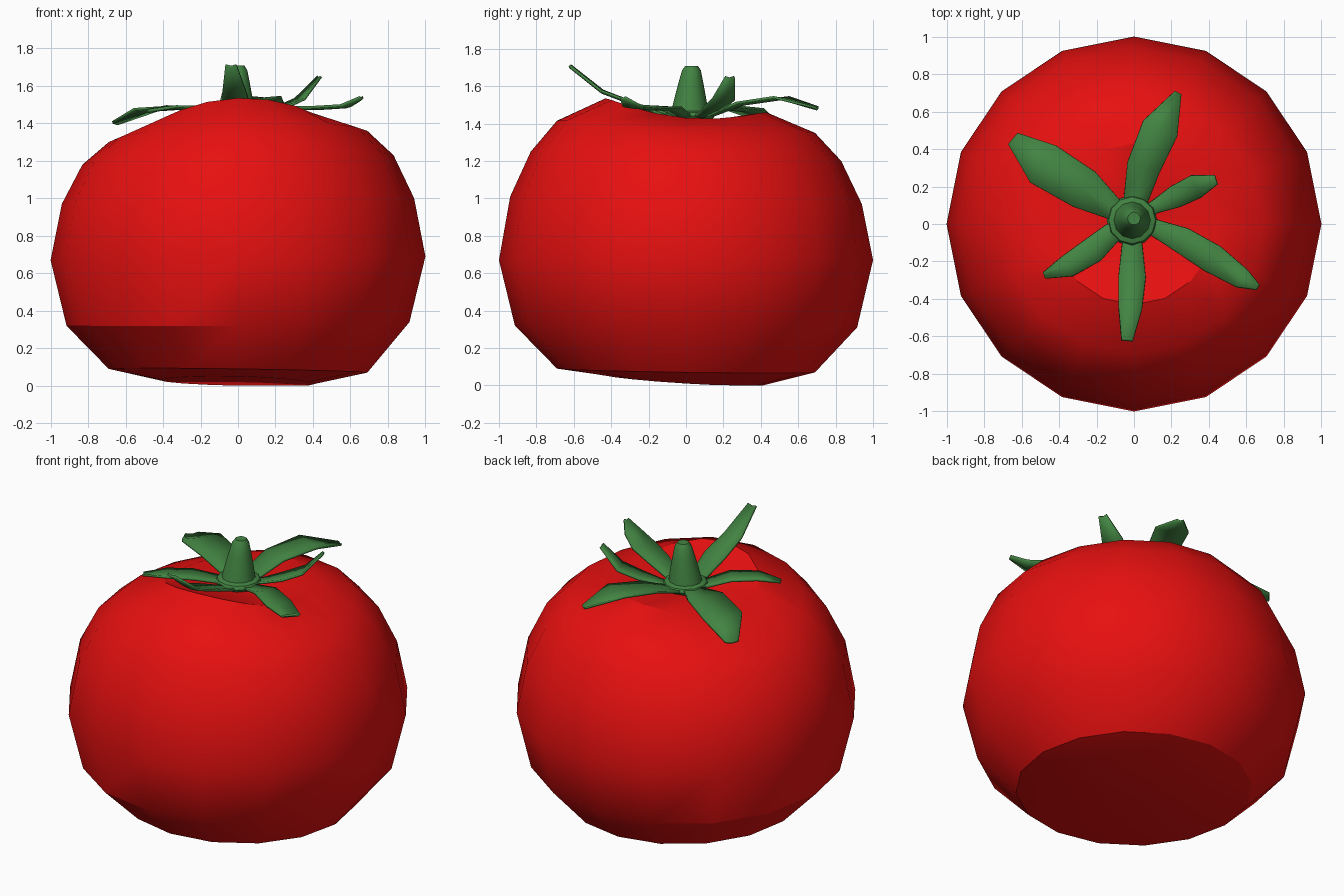
import bpy, bmesh, math
from mathutils import Vector

if "Cube" in bpy.data.objects:
    bpy.data.objects.remove(bpy.data.objects["Cube"])


def material(name, color):
    m = bpy.data.materials.new(name)
    m.diffuse_color = (*color, 1)
    m.use_nodes = True
    m.node_tree.nodes["Principled BSDF"].inputs["Base Color"].default_value = m.diffuse_color
    return m


RED = material("ripe red", (0.80, 0.005, 0.005))
GREEN = material("leaf green", (0.055, 0.23, 0.055))


def finish(name, bm, mat, angle):
    bmesh.ops.recalc_face_normals(bm, faces=bm.faces)
    me = bpy.data.meshes.new(name)
    bm.to_mesh(me)
    bm.free()
    me.materials.append(mat)
    ob = bpy.data.objects.new(name, me)
    bpy.context.collection.objects.link(ob)
    bpy.ops.object.select_all(action='DESELECT')
    ob.select_set(True)
    bpy.context.view_layer.objects.active = ob
    bpy.ops.object.shade_smooth_by_angle(angle=math.radians(angle))
    return ob


def skin_rings(bm, rings):
    n = len(rings[0])
    for a, b in zip(rings, rings[1:]):
        for i in range(n):
            j = (i + 1) % n
            bm.faces.new((a[i], a[j], b[j], b[i]))


def cap(bm, ring, co):
    c = bm.verts.new(co)
    for i in range(len(ring)):
        bm.faces.new((ring[i], ring[(i + 1) % len(ring)], c))


# Fruit: 16-sided rings, each with its own height on the right, back, left and front
RINGS = [
    (0.41, 0.01, 0.00, 0.03, 0.05),
    (0.69, 0.07, 0.07, 0.09, 0.09),
    (0.915, 0.34, 0.31, 0.32, 0.32),
    (1.00, 0.69, 0.67, 0.67, 0.67),
    (0.94, 1.00, 0.97, 0.97, 1.01),
    (0.83, 1.23, 1.20, 1.18, 1.25),
    (0.69, 1.36, 1.35, 1.30, 1.415),
    (0.43, 1.43, 1.46, 1.40, 1.535),
    (0.15, 1.41, 1.42, 1.40, 1.425),
]
bm = bmesh.new()
rings = []
for r, right, back, left, front in RINGS:
    ring = []
    for i in range(16):
        t = i * math.tau / 16
        z = ((right + back + left + front) / 4
             + (right - left) / 2 * math.cos(t)
             + (back - front) / 2 * math.sin(t)
             + (right + left - back - front) / 4 * math.cos(2 * t))
        ring.append(bm.verts.new((r * math.cos(t), r * math.sin(t), max(z, 0))))
    rings.append(ring)
skin_rings(bm, rings)
cap(bm, rings[0], (0, 0, 0.03))
cap(bm, rings[-1], (0, 0, 1.405))
finish("fruit", bm, RED, 30)

# Stem: tapered stalk on a small flared collar, leaning slightly back
STEM = [(0.12, 1.42), (0.135, 1.44), (0.125, 1.46), (0.098, 1.468), (0.086, 1.53),
        (0.066, 1.62), (0.05, 1.685), (0.034, 1.708)]
bm = bmesh.new()
rings = []
for r, z in STEM:
    k = (z - 1.42) / 0.29
    rings.append([bm.verts.new((-0.012 + 0.012 * k + r * math.cos(i * math.tau / 12),
                                0.018 + 0.012 * k + r * math.sin(i * math.tau / 12), z))
                  for i in range(12)])
skin_rings(bm, rings)
cap(bm, rings[0], (-0.012, 0.018, 1.42))
cap(bm, rings[-1], (0, 0.03, 1.705))
finish("stem", bm, GREEN, 40)


# Leaves: a flat strip along a midline of (x, y, z, width), thickened
def leaf(name, pts):
    pts = [(-0.01, 0.02, 1.44, 0.06)] + pts
    bm = bmesh.new()
    rows = []
    for i, (x, y, z, w) in enumerate(pts):
        a, b = pts[max(i - 1, 0)], pts[min(i + 1, len(pts) - 1)]
        side = Vector((a[1] - b[1], b[0] - a[0], 0)).normalized() * w / 2
        p = Vector((x, y, z))
        rows.append([bm.verts.new(p + side), bm.verts.new(p - Vector((0, 0, 0.008))),
                     bm.verts.new(p - side)])
    for a, b in zip(rows, rows[1:]):
        for k in (0, 1):
            bm.faces.new((a[k], a[k + 1], b[k + 1], b[k]))
    ob = finish(name, bm, GREEN, 40)
    mod = ob.modifiers.new("thickness", 'SOLIDIFY')
    mod.thickness = 0.014
    mod.offset = 0


leaf("leaf_back", [(0.01, 0.13, 1.445, 0.13), (0.05, 0.30, 1.51, 0.18),
                   (0.14, 0.51, 1.54, 0.20), (0.235, 0.70, 1.485, 0.04)])
leaf("leaf_right_small", [(0.11, 0.09, 1.445, 0.07), (0.22, 0.145, 1.48, 0.12),
                          (0.33, 0.20, 1.53, 0.13), (0.435, 0.235, 1.65, 0.05)])
leaf("leaf_right_long", [(0.11, -0.02, 1.445, 0.09), (0.255, -0.085, 1.485, 0.14),
                         (0.42, -0.185, 1.485, 0.155), (0.575, -0.29, 1.495, 0.11),
                         (0.66, -0.337, 1.54, 0.03)])
leaf("leaf_front", [(-0.01, -0.12, 1.445, 0.11), (-0.01, -0.28, 1.51, 0.145),
                    (-0.02, -0.45, 1.575, 0.125), (-0.037, -0.62, 1.71, 0.06)])
leaf("leaf_left_front", [(-0.12, -0.05, 1.45, 0.11), (-0.22, -0.14, 1.485, 0.14),
                         (-0.355, -0.225, 1.49, 0.12), (-0.48, -0.275, 1.47, 0.035)])
leaf("leaf_left_back", [(-0.11, 0.08, 1.45, 0.12), (-0.265, 0.185, 1.49, 0.22),
                        (-0.485, 0.32, 1.475, 0.24), (-0.645, 0.455, 1.405, 0.08)])
